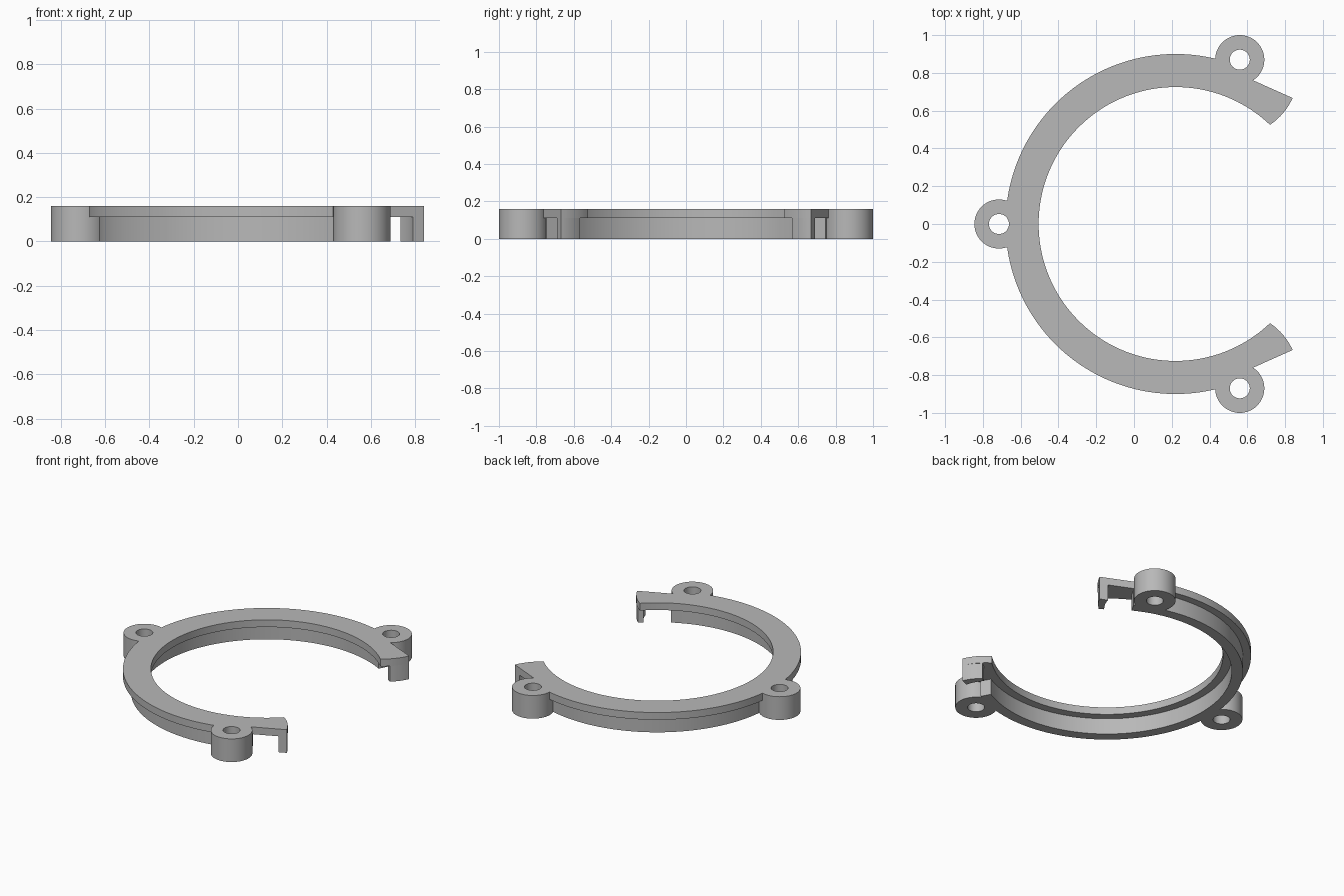
import bpy
import bmesh
from math import cos, sin, radians, hypot

cube = bpy.data.objects.get("Cube")
if cube:
    bpy.data.objects.remove(cube, do_unlink=True)

CX = 0.22                      # ring centre on x
TOP, STEP = 0.16, 0.11         # full height, underside of the flange
BOSSES = [(-0.715, 0), (0.56, 0.87), (0.56, -0.87)]

grey = bpy.data.materials.new("plain_grey")
grey.use_nodes = True
grey.diffuse_color = (0.48, 0.48, 0.48, 1)
grey.node_tree.nodes["Principled BSDF"].inputs["Base Color"].default_value = (0.48, 0.48, 0.48, 1)


def arc(radius, start, end, steps=128, centre=(CX, 0)):
    """Points along a circle, angles in degrees."""
    angles = [radians(start + (end - start) * i / steps) for i in range(steps + 1)]
    return [(centre[0] + radius * cos(a), centre[1] + radius * sin(a)) for a in angles]


def bulge(p, q, sag, steps=8):
    """Shallow curve from p to q, bowed to the right of the direction of travel."""
    dx, dy = q[0] - p[0], q[1] - p[1]
    length = hypot(dx, dy)
    pts = []
    for i in range(steps + 1):
        t = i / steps
        s = 4 * sag * t * (1 - t) / length
        pts.append((p[0] + dx * t + dy * s, p[1] + dy * t - dx * s))
    return pts


def flip(points):
    return [(x, -y) for x, y in reversed(points)]


def prism(name, outline, z0, z1):
    """Solid extruded upward from a flat outline."""
    bm = bmesh.new()
    face = bm.faces.new([bm.verts.new((x, y, z0)) for x, y in outline])
    ext = bmesh.ops.extrude_face_region(bm, geom=[face])
    for v in ext["geom"]:
        if isinstance(v, bmesh.types.BMVert):
            v.co.z = z1
    bmesh.ops.recalc_face_normals(bm, faces=bm.faces)
    mesh = bpy.data.meshes.new(name)
    bm.to_mesh(mesh)
    bm.free()
    mesh.materials.append(grey)
    obj = bpy.data.objects.new(name, mesh)
    bpy.context.collection.objects.link(obj)
    return obj


def combine(target, tool, operation):
    """Apply a boolean and discard the tool."""
    mod = target.modifiers.new(operation.lower(), "BOOLEAN")
    mod.operation, mod.solver, mod.object = operation, "EXACT", tool
    bpy.context.view_layer.objects.active = target
    bpy.ops.object.modifier_apply(modifier=mod.name)
    bpy.data.objects.remove(tool, do_unlink=True)


# Top flange: open ring with straight-edged, bowed tips
tip = [(0.614, 0.768)] + bulge((0.72, 0.525), (0.84, 0.667), 0.013)[::-1]
outline = arc(0.9, 296, 64) + tip + arc(0.725, 46.4, 313.6)[1:-1] + flip(tip)
clamp = prism("clamp_ring", outline, STEP, TOP)

# Thinner wall hanging under the flange
wall = prism("ring_wall", arc(0.85, 61.3, 298.7) + arc(0.78, 298.7, 61.3), 0, 0.14)
combine(clamp, wall, "UNION")

# Hooked leg under each tip
leg = bulge((0.763, 0.567), (0.84, 0.667), 0.007) + bulge((0.735, 0.586), (0.79, 0.689), 0.007)[::-1]
for name, shape in (("left_leg", leg), ("right_leg", flip(leg))):
    combine(clamp, prism(name, shape, 0, 0.14), "UNION")

# Screw bosses, then their through holes
for p in BOSSES:
    combine(clamp, prism("boss", arc(0.13, 0, 360, 64, p)[:-1], 0, TOP), "UNION")
for p in BOSSES:
    combine(clamp, prism("hole", arc(0.053, 0, 360, 48, p)[:-1], -0.1, 0.3), "DIFFERENCE")

bpy.ops.object.select_all(action="DESELECT")
clamp.select_set(True)
bpy.context.view_layer.objects.active = clamp
bpy.ops.object.shade_smooth_by_angle(angle=radians(30))
